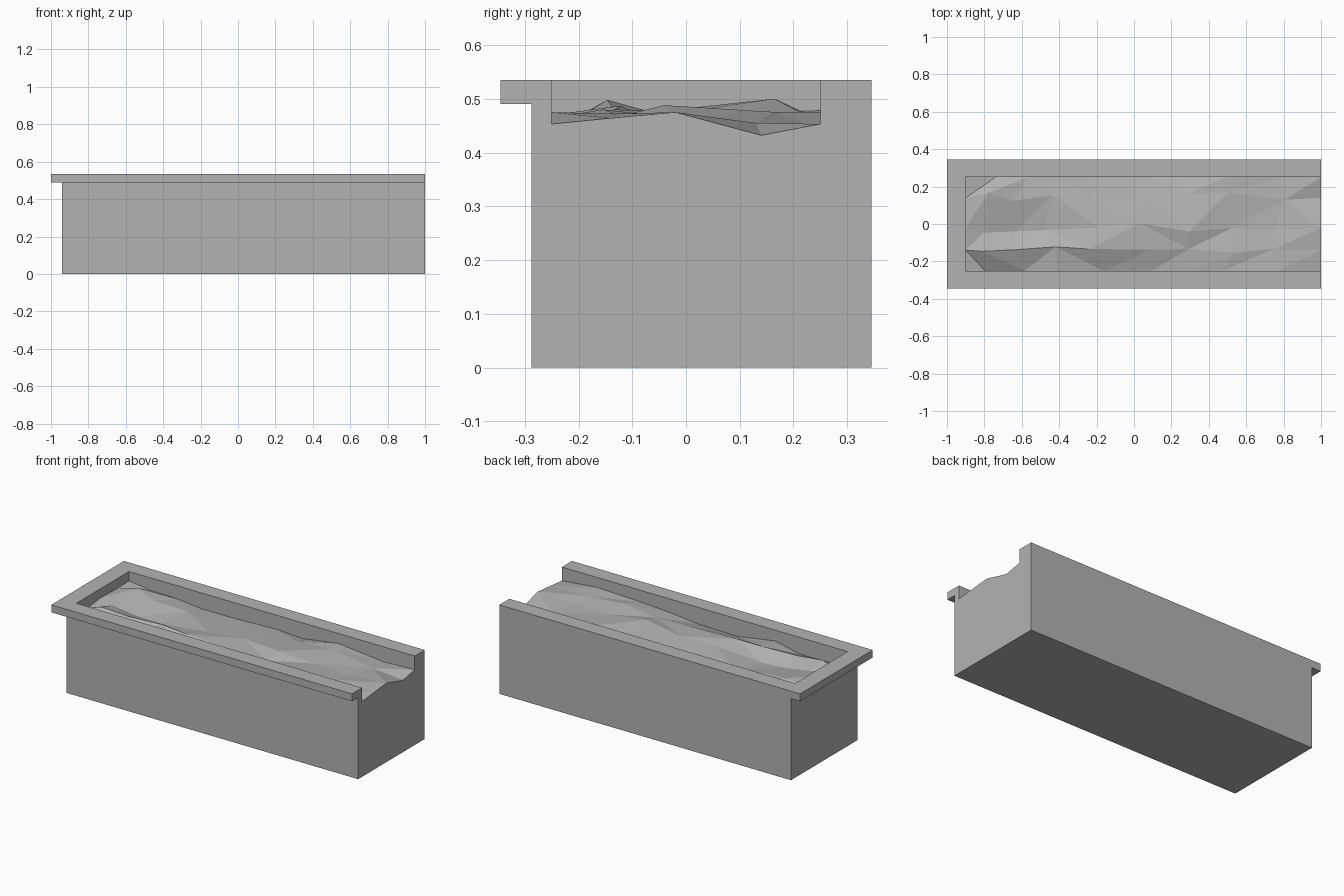
import bpy
import bmesh
import random

random.seed(4)
if "Cube" in bpy.data.objects:
    bpy.data.objects.remove(bpy.data.objects["Cube"], do_unlink=True)

stone = bpy.data.materials.new("grey stone")
stone.use_nodes = True
stone.diffuse_color = (0.45, 0.45, 0.45, 1)
stone.node_tree.nodes["Principled BSDF"].inputs["Base Color"].default_value = (0.45, 0.45, 0.45, 1)


def add_object(name, bm):
    bmesh.ops.recalc_face_normals(bm, faces=bm.faces)
    mesh = bpy.data.meshes.new(name)
    bm.to_mesh(mesh)
    bm.free()
    mesh.materials.append(stone)
    obj = bpy.data.objects.new(name, mesh)
    bpy.context.collection.objects.link(obj)
    return obj


def box(name, low, high):
    bm = bmesh.new()
    bmesh.ops.create_cube(bm, size=1)
    for v in bm.verts:
        v.co = [a + (c + 0.5) * (b - a) for a, b, c in zip(low, high, v.co)]
    return add_object(name, bm)


def combine(target, tool, operation):
    """Boolean the tool into the target and remove the tool."""
    mod = target.modifiers.new(operation.lower(), 'BOOLEAN')
    mod.operation = operation
    mod.solver = 'EXACT'
    mod.object = tool
    graph = bpy.context.evaluated_depsgraph_get()
    mesh = bpy.data.meshes.new_from_object(target.evaluated_get(graph))
    target.modifiers.clear()
    target.data = mesh
    bpy.data.objects.remove(tool, do_unlink=True)


# Trough body with an overhanging rim on the front and the closed end
trough = box("planter_trough", (-0.94, -0.287, 0), (1, 0.345, 0.51))
rim = box("rim", (-1, -0.345, 0.49), (1, 0.345, 0.535))
combine(trough, rim, 'UNION')

# Uneven bed: heights across the trough, one row per step along it
rows_y = (-0.25, -0.14, -0.02, 0.14, 0.25)
bed = {
    -0.90: (0.475, 0.465, 0.48, 0.475, 0.478),
    -0.77: (0.44, 0.498, 0.47, 0.50, 0.46),
    -0.61: (0.435, 0.485, 0.445, 0.475, 0.455),
    -0.45: (0.47, 0.487, 0.44, 0.455, 0.44),
    -0.20: (0.43, 0.48, 0.465, 0.45, 0.44),
    0.05: (0.435, 0.47, 0.475, 0.46, 0.45),
    0.30: (0.455, 0.465, 0.488, 0.465, 0.44),
    0.52: (0.465, 0.48, 0.465, 0.475, 0.475),
    0.78: (0.475, 0.472, 0.46, 0.455, 0.445),
    1.00: (0.453, 0.464, 0.475, 0.432, 0.453),
}
columns = list(bed.items())
columns.append((1.1, columns[-1][1]))

# Cutter whose underside is the bed and whose far end leaves the trough open
bm = bmesh.new()
grid = []
for i, (x, heights) in enumerate(columns):
    inner_x = 0 < i < len(columns) - 2
    line = []
    for j, (y, z) in enumerate(zip(rows_y, heights)):
        dx = random.uniform(-0.05, 0.05) if inner_x else 0
        dy = random.uniform(-0.03, 0.03) if inner_x and 0 < j < 4 else 0
        line.append(bm.verts.new((x + dx, y + dy, z)))
    grid.append(line)
for i in range(len(grid) - 1):
    for j in range(len(rows_y) - 1):
        a, b = grid[i][j], grid[i + 1][j]
        c, d = grid[i + 1][j + 1], grid[i][j + 1]
        if random.random() < 0.5:
            triangles = ((a, b, c), (a, c, d))
        else:
            triangles = ((a, b, d), (b, c, d))
        for tri in triangles:
            bm.faces.new(tri)
top = bmesh.ops.extrude_face_region(bm, geom=bm.faces[:])
for v in top["geom"]:
    if isinstance(v, bmesh.types.BMVert):
        v.co.z = 0.7
cutter = add_object("bed_cutter", bm)
cutter.hide_render = True
combine(trough, cutter, 'DIFFERENCE')
